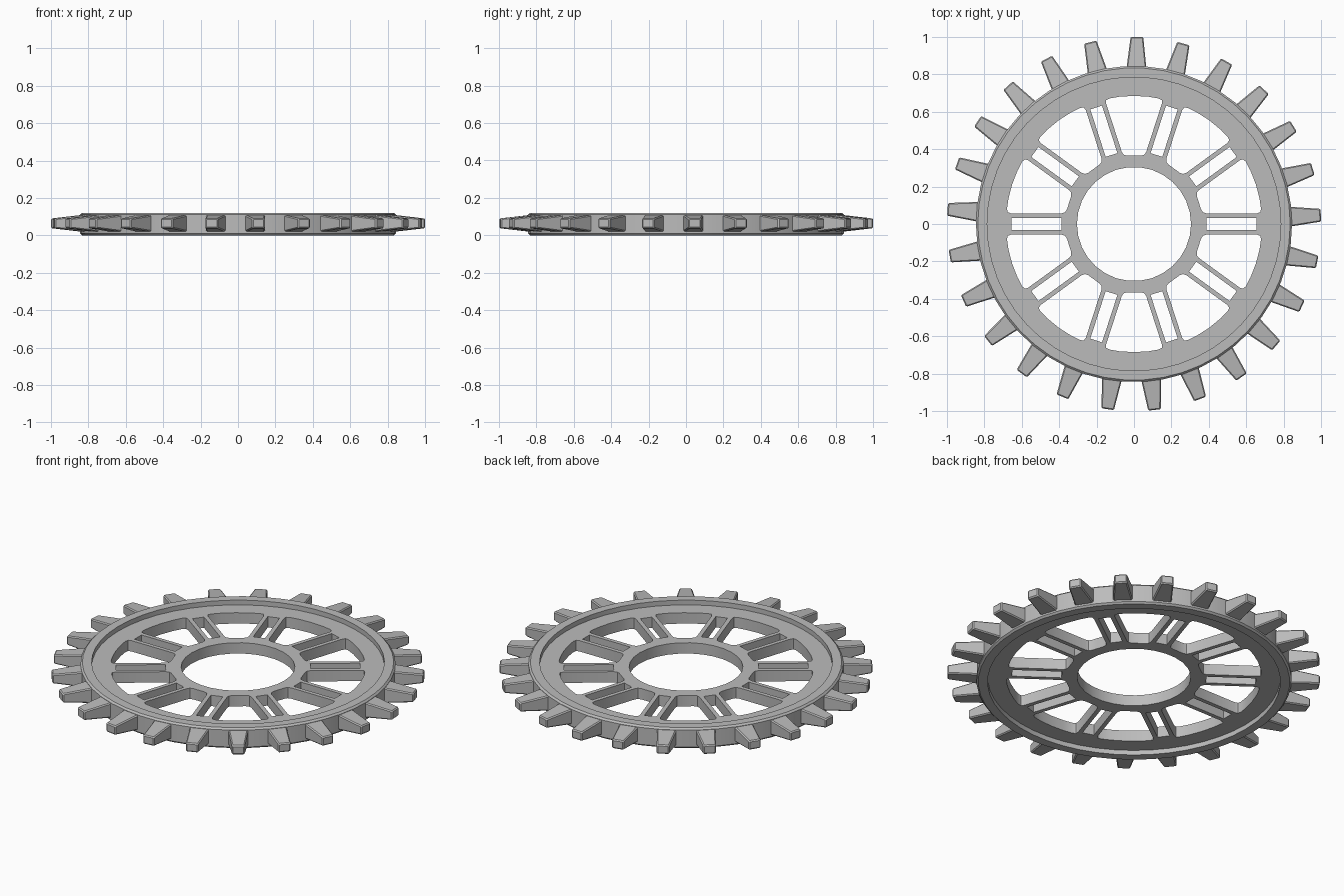
import bpy, bmesh
from math import sin, cos, asin, radians, pi, tau
from mathutils import Vector, Matrix

if "Cube" in bpy.data.objects:
    bpy.data.objects.remove(bpy.data.objects["Cube"])

HEIGHT = 0.12
MID = HEIGHT / 2
WEB_HALF = 0.032
TEETH = 25
PAIRS = 10
STEP = tau / PAIRS

steel = bpy.data.materials.new("grey_steel")
steel.use_nodes = True
GREY = (0.5, 0.5, 0.5, 1)
steel.diffuse_color = GREY
steel.node_tree.nodes["Principled BSDF"].inputs["Base Color"].default_value = GREY


def add_object(name, data):
    ob = bpy.data.objects.new(name, data)
    bpy.context.collection.objects.link(ob)
    return ob


def smooth(ob):
    bpy.ops.object.select_all(action="DESELECT")
    ob.select_set(True)
    bpy.context.view_layer.objects.active = ob
    bpy.ops.object.shade_smooth_by_angle(angle=radians(20))


def polar(r, a):
    return Vector((r * cos(a), r * sin(a)))


def circle(r, n):
    return [polar(r, tau * i / n) for i in range(n)]


def fillet(prev, corner, nxt, size):
    """Replace a corner with a short three-point round."""
    a = corner + (prev - corner).normalized() * size
    b = corner + (nxt - corner).normalized() * size
    return [a, (a + b) / 4 + corner / 2, b]


# Outer rim: raised band with chamfered edges, closed profile turned around z
def make_rim(segments=50):
    inner, flat, outer, chamfer = 0.785, 0.835, 0.845, 0.01
    profile = [(inner, 0), (flat, 0), (outer, chamfer), (outer, HEIGHT - chamfer),
               (flat, HEIGHT), (inner, HEIGHT)]
    bm = bmesh.new()
    rings = [[bm.verts.new((*polar(r, tau * i / segments), z)) for r, z in profile]
             for i in range(segments)]
    for i, ring in enumerate(rings):
        after = rings[(i + 1) % segments]
        for j in range(len(profile)):
            k = (j + 1) % len(profile)
            bm.faces.new((ring[j], after[j], after[k], ring[k]))
    bmesh.ops.recalc_face_normals(bm, faces=bm.faces)
    me = bpy.data.meshes.new("outer_rim")
    bm.to_mesh(me)
    bm.free()
    me.materials.append(steel)
    smooth(add_object("outer_rim", me))


# Large window between neighbouring spoke pairs
def wide_window(start):
    edge, r_in, r_out = 0.057, 0.37, 0.685
    a_in, a_out = asin(edge / r_in), asin(edge / r_out)
    lo_in, hi_in = start + a_in, start + STEP - a_in
    lo_out, hi_out = start + a_out, start + STEP - a_out
    p = [polar(r_in, lo_in), polar(r_out, lo_out), polar(r_out, hi_out), polar(r_in, hi_in)]
    arc = [polar(r_out, lo_out + (hi_out - lo_out) * t / 4) for t in (1, 2, 3)]
    return (fillet(p[3], p[0], p[1], 0.022) + fillet(p[0], p[1], arc[0], 0.025) + arc
            + fillet(arc[-1], p[2], p[3], 0.025) + fillet(p[2], p[3], p[0], 0.022))


# Narrow slot between the two spokes of a pair
def slot(angle):
    turn = Matrix.Rotation(angle, 2)
    half = 0.033
    return [turn @ Vector(c) for c in
            ((0.388, -half), (0.655, -half), (0.655, half), (0.388, half))]


# Recessed web with hub and paired spokes: filled outline with holes, extruded
def make_web():
    outlines = [circle(0.795, 50), circle(0.305, 30)]
    for i in range(PAIRS):
        outlines += [wide_window(i * STEP), slot(i * STEP)]
    curve = bpy.data.curves.new("web_outline", "CURVE")
    curve.dimensions = "2D"
    curve.fill_mode = "BOTH"
    curve.extrude = WEB_HALF
    for points in outlines:
        spline = curve.splines.new("POLY")
        spline.points.add(len(points) - 1)
        for point, co in zip(spline.points, points):
            point.co = (co.x, co.y, 0, 1)
        spline.use_cyclic_u = True
    helper = add_object("web_outline", curve)
    bpy.context.view_layer.update()
    graph = bpy.context.evaluated_depsgraph_get()
    me = bpy.data.meshes.new_from_object(helper.evaluated_get(graph))
    bpy.data.objects.remove(helper)
    bm = bmesh.new()
    bm.from_mesh(me)
    bmesh.ops.remove_doubles(bm, verts=bm.verts, dist=0.0002)
    bmesh.ops.recalc_face_normals(bm, faces=bm.faces)
    bm.to_mesh(me)
    bm.free()
    me.materials.clear()
    me.materials.append(steel)
    web = add_object("hub_and_spokes", me)
    web.location.z = MID
    smooth(web)


# Tapered tooth, shared by all instances around the rim
def make_teeth():
    root, tip = 0.825, 1.0
    bm = bmesh.new()
    bmesh.ops.create_cube(bm, size=1)
    for v in bm.verts:
        at_tip = v.co.x > 0
        v.co.x = tip if at_tip else root
        v.co.y *= 0.068 if at_tip else 0.108
        v.co.z *= 0.052 if at_tip else 0.092
    bmesh.ops.bevel(bm, geom=bm.edges[:], offset=0.006, segments=1, affect="EDGES")
    me = bpy.data.meshes.new("tooth")
    bm.to_mesh(me)
    bm.free()
    me.materials.append(steel)
    for i in range(TEETH):
        tooth = add_object(f"tooth_{i + 1}", me)
        tooth.location.z = MID + 0.004
        tooth.rotation_euler.z = radians(89.1) + tau * i / TEETH


make_rim()
make_web()
make_teeth()
